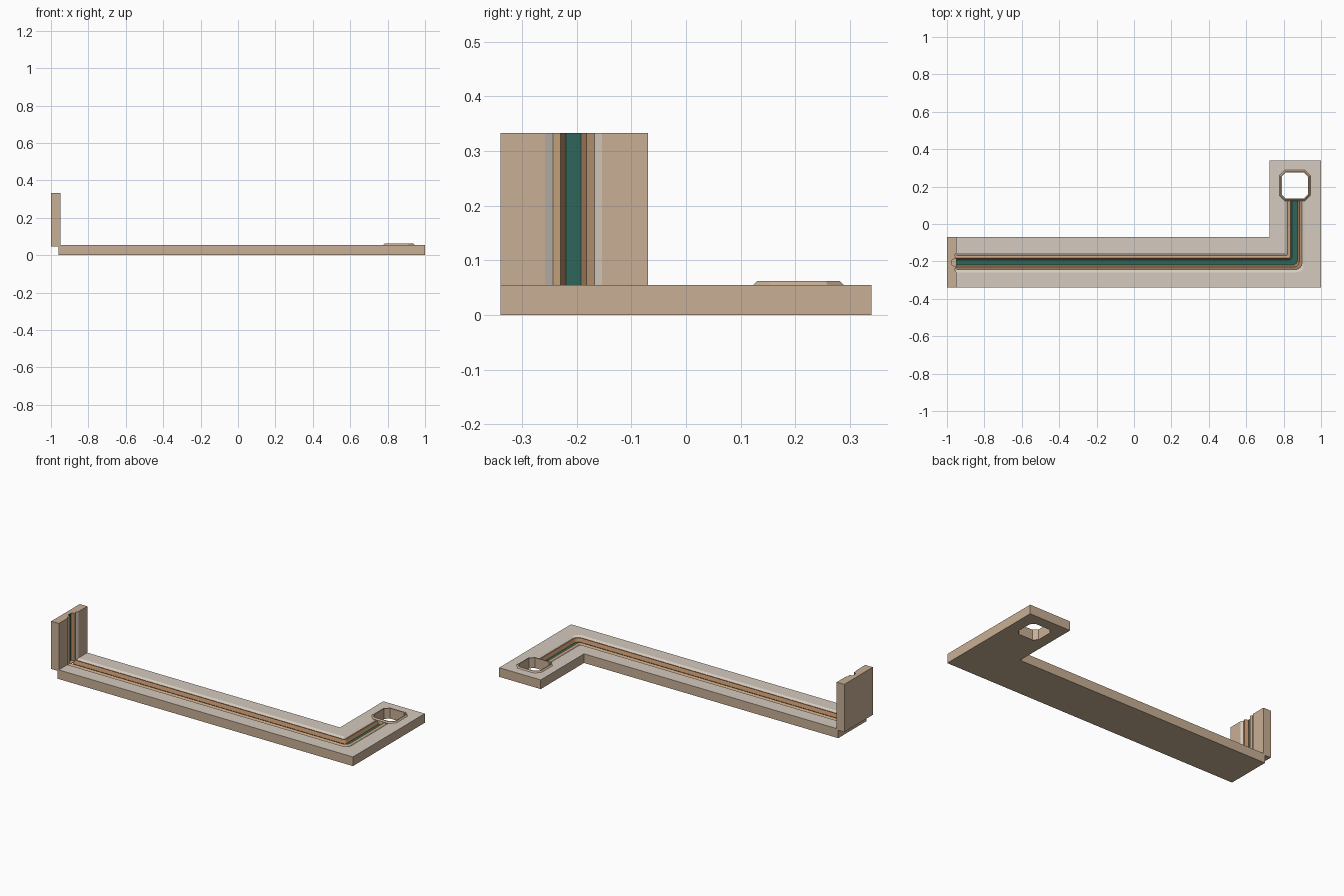
import bpy, bmesh, math

if "Cube" in bpy.data.objects:
    bpy.data.objects.remove(bpy.data.objects["Cube"])

XC, YC = 0.86, -0.206       # centre lines of the two channel runs
TOP, HOLE_Y = 0.055, 0.206


def material(name, rgb):
    m = bpy.data.materials.new(name)
    m.diffuse_color = (*rgb, 1)
    m.use_nodes = True
    m.node_tree.nodes["Principled BSDF"].inputs["Base Color"].default_value = m.diffuse_color
    return m


TAN, GREY, RIDGE, BROWN, GREEN = range(5)
MATS = [material("tan_stone", (0.58, 0.43, 0.30)),
        material("grey_stone", (0.66, 0.59, 0.52)),
        material("ridge_tan", (0.54, 0.35, 0.20)),
        material("inner_brown", (0.46, 0.24, 0.12)),
        material("channel_green", (0.03, 0.13, 0.10))]


def loft(name, rings, mats=None, closed=False):
    """Join equal rings of points into a solid, capped unless closed."""
    bm = bmesh.new()
    vs = [[bm.verts.new(p) for p in r] for r in rings]
    n = len(vs[0])
    pairs = list(zip(vs, vs[1:])) + ([(vs[-1], vs[0])] if closed else [])
    for a, b in pairs:
        for i in range(n):
            j = (i + 1) % n
            f = bm.faces.new((a[i], a[j], b[j], b[i]))
            f.material_index = mats[i] if mats else TAN
    if not closed:
        bm.faces.new(vs[0])
        bm.faces.new(vs[-1])
    bmesh.ops.remove_doubles(bm, verts=bm.verts, dist=1e-5)
    bmesh.ops.recalc_face_normals(bm, faces=bm.faces)
    me = bpy.data.meshes.new(name)
    bm.to_mesh(me)
    bm.free()
    for m in MATS:
        me.materials.append(m)
    ob = bpy.data.objects.new(name, me)
    bpy.context.collection.objects.link(ob)
    return ob


def prism(name, pts, z0, z1):
    return loft(name, [[(x, y, z) for x, y in pts] for z in (z0, z1)])


def cut(ob, cutter):
    """Subtract the cutter, keep its face colours, then discard it."""
    mod = ob.modifiers.new("cut", 'BOOLEAN')
    mod.operation, mod.solver, mod.object = 'DIFFERENCE', 'EXACT', cutter
    bpy.context.view_layer.update()
    dg = bpy.context.evaluated_depsgraph_get()
    me = bpy.data.meshes.new_from_object(ob.evaluated_get(dg))
    ob.modifiers.clear()
    ob.data = me
    bpy.data.objects.remove(cutter)


def octagon(half, chamfer):
    a, b = half, half - chamfer
    return [(XC + x, HOLE_Y + y) for x, y in
            ((a, -b), (a, b), (b, a), (-b, a), (-a, b), (-a, -b), (-b, -a), (b, -a))]


# channel cross-section: (offset, height), mirrored about its centre
half = [(0.0695, 0.010), (0.038, -0.008), (0.024, -0.002), (0.014, -0.022)]
profile = half + [(-o, h) for o, h in reversed(half)]
strips = [GREY, RIDGE, BROWN, GREEN, BROWN, RIDGE, GREY, GREY]

# floor slab: L shape with hole and bent channel
floor = prism("floor_slab", [(-0.96, -0.34), (1, -0.34), (1, 0.34), (0.725, 0.34),
                             (0.725, -0.07), (-0.96, -0.07)], 0, TOP)
rings = [[(-1.0, YC + o, TOP + h) for o, h in profile]]
STEPS = 4
for k in range(STEPS + 1):
    t = math.radians(-90 + 90 * k / STEPS)
    ring = []
    for o, h in profile:
        r = 0.4 * max(0, 0.052 - o)
        ring.append((XC - o - r + r * math.cos(t), YC + o + r + r * math.sin(t), TOP + h))
    rings.append(ring)
rings.append([(XC - o, 0.15, TOP + h) for o, h in profile])
cut(floor, loft("floor_channel_cutter", rings, strips))
cut(floor, prism("hole_cutter", octagon(0.083, 0.03), -0.1, 0.2))
for p in floor.data.polygons:
    if p.normal.z > 0.99 and p.center.z > 0.05:
        p.material_index = GREY

# raised octagonal rim lining the hole
rim_steps = [(0.083, 0.030, 0), (0.083, 0.030, TOP), (0.076, 0.026, 0.062),
             (0.070, 0.023, 0.062), (0.070, 0.023, 0)]
loft("hole_rim", [[(x, y, z) for x, y in octagon(a, c)] for a, c, z in rim_steps], closed=True)

# end wall with the channel continuing upwards
wall = prism("end_wall", [(-1, -0.34), (-0.95, -0.34), (-0.95, -0.07), (-1, -0.07)],
             0.047, 0.333)
cut(wall, loft("wall_channel_cutter",
               [[(-0.95 + h, YC + o, z) for o, h in profile] for z in (0.049, 0.36)], strips))
